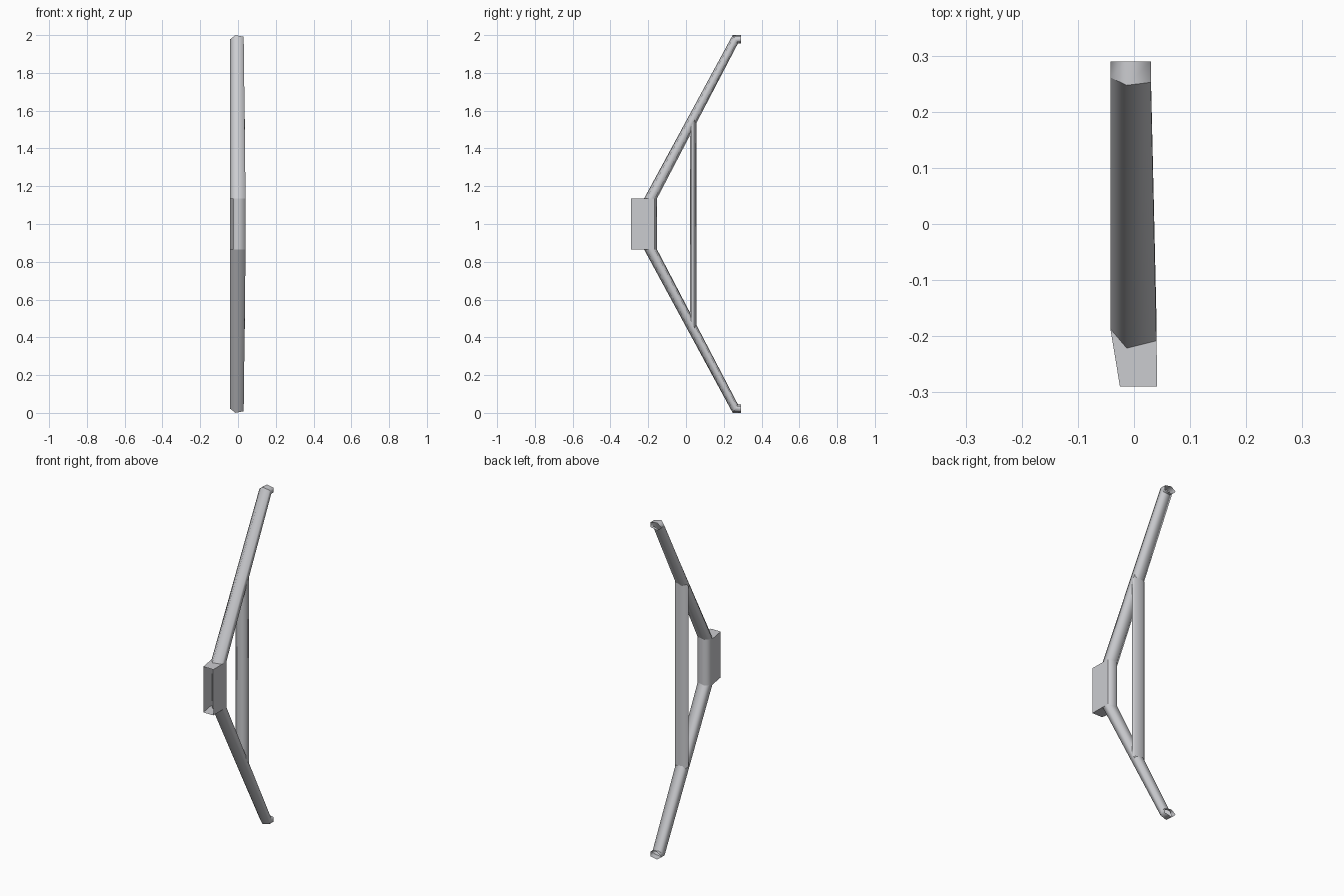
import bpy, math

if "Cube" in bpy.data.objects:
    bpy.data.objects.remove(bpy.data.objects["Cube"])

grey = bpy.data.materials.new("light_grey")
grey.diffuse_color = (0.6, 0.605, 0.63, 1)
grey.use_nodes = True
grey.node_tree.nodes["Principled BSDF"].inputs["Base Color"].default_value = grey.diffuse_color


def make(name, verts, faces, smooth):
    me = bpy.data.meshes.new(name)
    me.from_pydata(verts, [], faces)
    me.materials.append(grey)
    for p in me.polygons:
        p.use_smooth = smooth
    ob = bpy.data.objects.new(name, me)
    bpy.context.collection.objects.link(ob)
    return ob


def ring(y, z, dy, dz, right):
    """Squashed pentagon with one corner on -x; (dy, dz) is its short axis."""
    pts = []
    for i in range(5):
        a = math.pi + i * math.tau / 5
        c, s = math.cos(a), math.sin(a)
        x = c * 0.042 if c < 0 else c / 0.809 * right
        pts.append((x, y + dy * s, z + dz * s))
    return pts


def tube(name, r0, r1, flip=False):
    """Open-ended five-sided tube between two rings."""
    faces = []
    for i in range(5):
        j = (i + 1) % 5
        f = (i, j, j + 5, i + 5)
        faces.append(f[::-1] if flip else f)
    return make(name, r0 + r1, faces, True)


def mirror(pts):
    return [(x, y, 2 - z) for x, y, z in pts]


H = 0.136  # half height of the grip

# Diagonal arms with short horizontal end stubs, mirrored top to bottom
low = ring(-0.187, 1 + H, 0.036, 0, 0.040)
elbow = ring(0.261, 1.9776, 0.0145, -0.0235, 0.030)
tip = ring(0.29, 1.9776, 0, -0.0235, 0.030)
for label, fn, flip in (("upper", lambda p: p, False), ("lower", mirror, True)):
    tube(label + "_arm", fn(low), fn(elbow), flip)
    tube(label + "_end_stub", fn(elbow), fn(tip), flip)

# Vertical brace, its ends cut along the slope of the arms
top = ring(0.0375, 1.535, 0.0185, 0.0346, 0.037)
tube("vertical_brace", mirror(top), top)

# Tube section joining the arms
tube("centre_tube", mirror(low), low)

# Box bracket on the centre tube, open at the front
outline = [(-0.025, -0.29), (-0.042, -0.187), (-0.013, -0.153),
           (0.040, -0.166), (0.041, -0.29)]
verts = [(x, y, z) for z in (1 - H, 1 + H) for x, y in outline]
make("open_bracket", verts,
     [(0, 1, 6, 5), (3, 4, 9, 8), (0, 4, 3, 2, 1), (5, 6, 7, 8, 9)], False)
bpy.context.view_layer.update()
